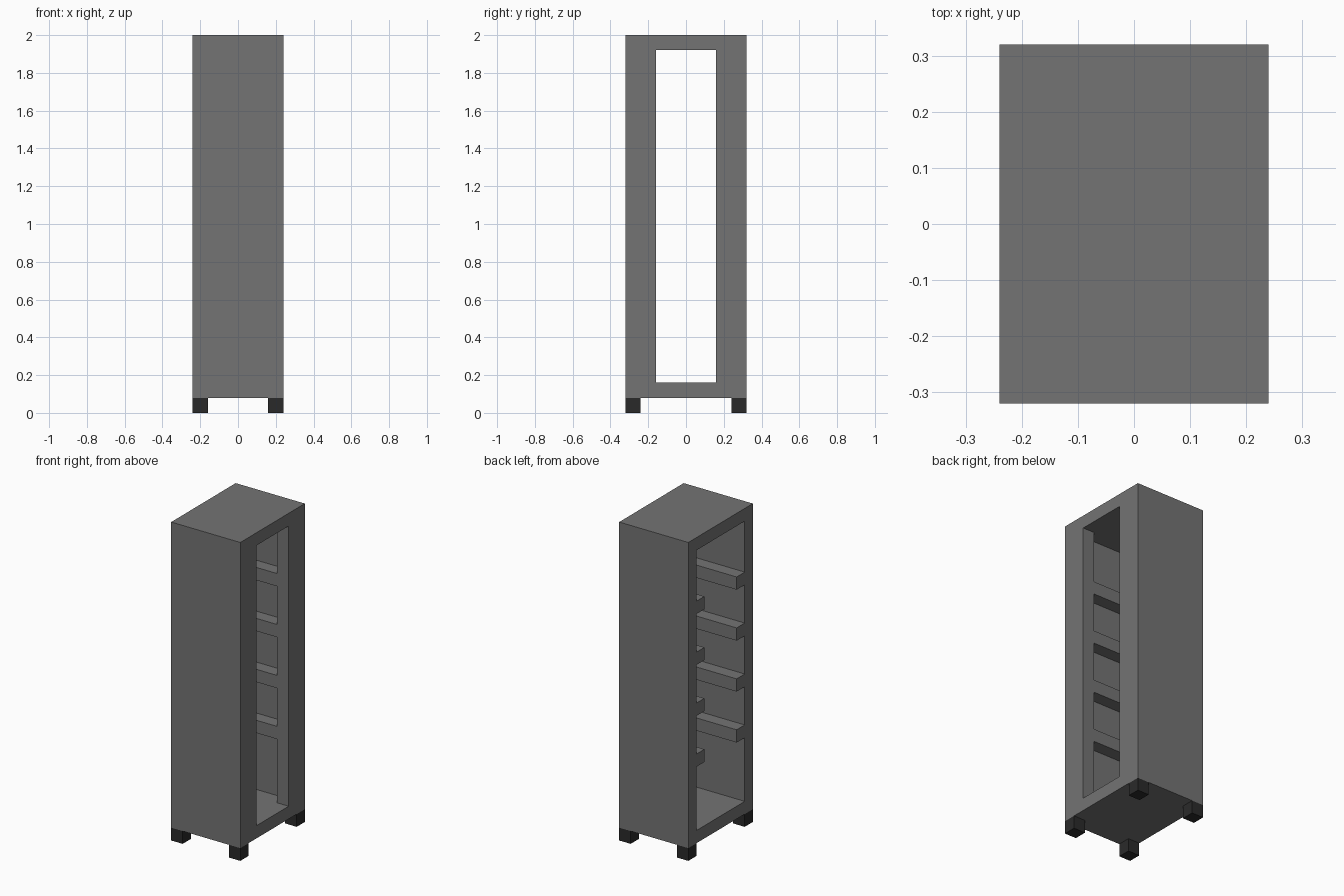
import bpy
import bmesh

if "Cube" in bpy.data.objects:
    bpy.data.objects.remove(bpy.data.objects["Cube"], do_unlink=True)


def material(name, value):
    mat = bpy.data.materials.new(name)
    mat.use_nodes = True
    colour = (value, value, value, 1)
    mat.diffuse_color = colour
    mat.node_tree.nodes["Principled BSDF"].inputs["Base Color"].default_value = colour
    return mat


def prism(name, outline, bottom, top, mat):
    """Extrude a flat footprint between two heights."""
    bm = bmesh.new()
    base = bm.faces.new([bm.verts.new((x, y, bottom)) for x, y in outline])
    sides = bmesh.ops.extrude_face_region(bm, geom=[base], use_keep_orig=True)
    raised = [v for v in sides["geom"] if isinstance(v, bmesh.types.BMVert)]
    bmesh.ops.translate(bm, verts=raised, vec=(0, 0, top - bottom))
    bmesh.ops.recalc_face_normals(bm, faces=bm.faces)
    mesh = bpy.data.meshes.new(name)
    bm.to_mesh(mesh)
    bm.free()
    mesh.materials.append(mat)
    obj = bpy.data.objects.new(name, mesh)
    bpy.context.collection.objects.link(obj)
    return obj


def box(name, x, y, z, mat):
    outline = [(x[0], y[0]), (x[1], y[0]), (x[1], y[1]), (x[0], y[1])]
    return prism(name, outline, z[0], z[1], mat)


grey = material("cabinet grey", 0.174)
dark = material("foot charcoal", 0.023)

T = 0.08                # panel, rail and foot thickness
W, D, H = 0.24, 0.32, 2.0   # half width, half depth, height

# Cabinet shell: wide opening on one side, narrower window on the other
cabinet = box("cabinet", (-W, W), (-D, D), (T, H), grey)
wide, narrow, out = D - T, D - 2 * T, W + T
half = [(-out, wide), (W - T, wide), (W - T, narrow), (out, narrow)]
footprint = half + [(x, -y) for x, y in reversed(half)]
cutter = prism("cavity_cutter", footprint, 2 * T, H - T, grey)
cutter.hide_render = True
cut = cabinet.modifiers.new("cavity", "BOOLEAN")
cut.operation = "DIFFERENCE"
cut.solver = "EXACT"
cut.object = cutter
bpy.context.view_layer.objects.active = cabinet
bpy.ops.object.modifier_apply(modifier=cut.name)
bpy.data.objects.remove(cutter, do_unlink=True)

# Shelf rails on the front and back inner walls
for level in range(4):
    z = 0.56 + 4 * T * level
    for side, y in (("front", (-wide, -narrow)), ("back", (narrow, wide))):
        box(f"{side}_rail_{level + 1}", (-W, W - T), y, (z, z + T), grey)

# Feet flush with the corners
for x_name, x in (("right", (-W, T - W)), ("left", (W - T, W))):
    for y_name, y in (("front", (-D, T - D)), ("back", (D - T, D))):
        box(f"{y_name}_{x_name}_foot", x, y, (0, T), dark)
